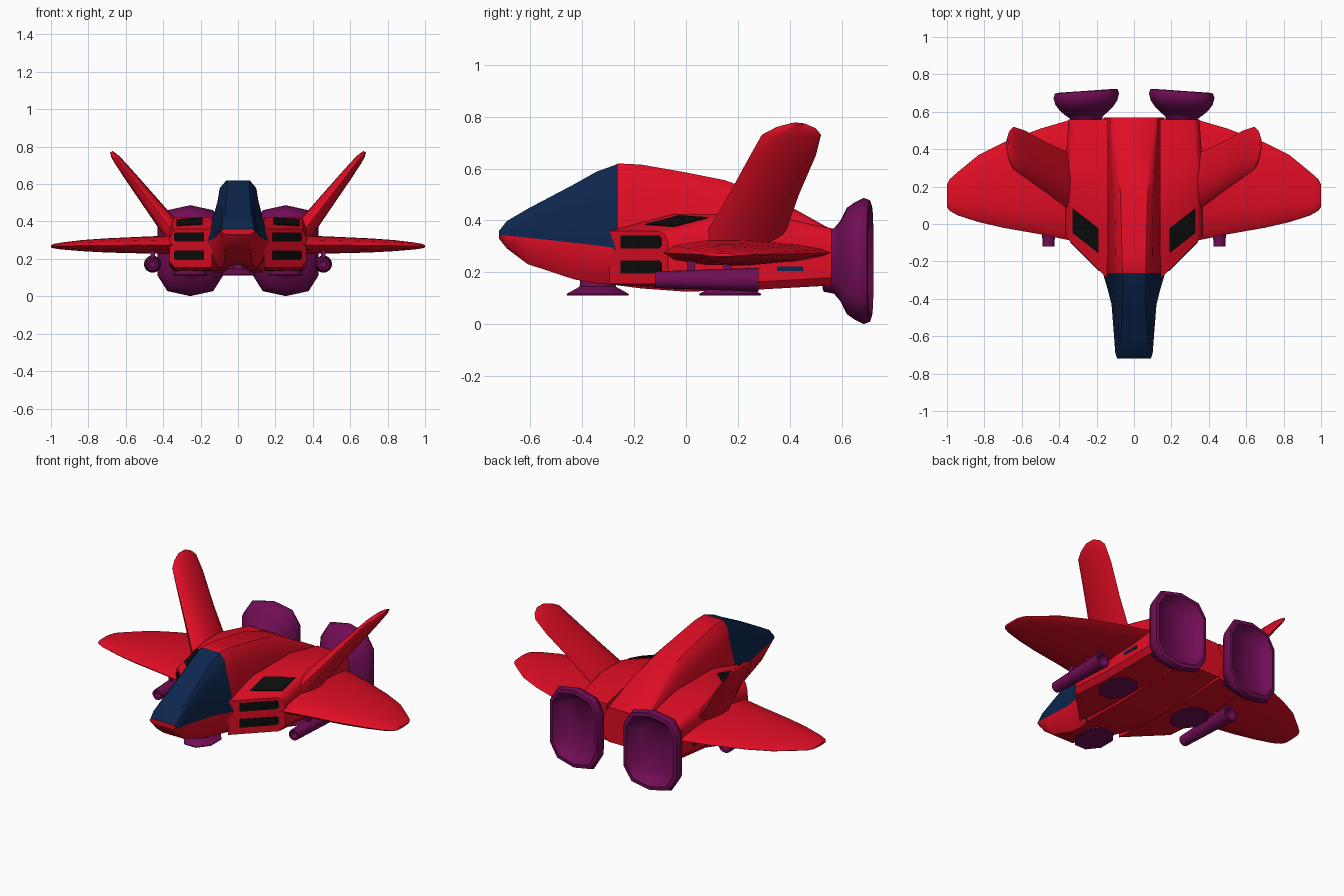
import bpy, bmesh, math
from mathutils import Vector


def material(name, rgb):
    m = bpy.data.materials.new(name)
    m.diffuse_color = (*rgb, 1)
    return m


RED = material("red", (0.74, 0.004, 0.018))
BLUE = material("navy glass", (0.004, 0.020, 0.078))
PURPLE = material("purple", (0.165, 0.004, 0.09))
BLACK = material("black", (0.004, 0.004, 0.004))


def loft(name, rings, mats, mirror=False, rule=None, angle=38):
    """Skin a closed body through rings of points and cap both ends."""
    bm = bmesh.new()
    vs = [[bm.verts.new(p) for p in r] for r in rings]
    n = len(rings[0])
    for a, b in zip(vs, vs[1:]):
        for i in range(n):
            j = (i + 1) % n
            bm.faces.new((a[i], a[j], b[j], b[i]))
    bm.faces.new(vs[0])
    bm.faces.new(vs[-1])
    bmesh.ops.recalc_face_normals(bm, faces=bm.faces)
    if rule:
        for f in bm.faces:
            f.material_index = rule(f)
    me = bpy.data.meshes.new(name)
    bm.to_mesh(me)
    bm.free()
    for m in mats:
        me.materials.append(m)
    me.shade_smooth()
    me.set_sharp_from_angle(angle=math.radians(angle))
    ob = bpy.data.objects.new(name, me)
    bpy.context.collection.objects.link(ob)
    if mirror:
        ob.modifiers.new("mirror", "MIRROR")
    return ob


def plate(name, corners, normal, mat):
    """Thin painted panel lying on a surface."""
    off = Vector(normal).normalized() * 0.004
    loft(name, [[Vector(c) - off for c in corners], [Vector(c) + off for c in corners]],
         [mat], True)


# Fuselage with canopy: y, bottom z, waist z, top z, bottom w, waist w, top w
SECTIONS = [
    (-0.72, 0.330, 0.345, 0.360, 0.070, 0.090, 0.078),
    (-0.69, 0.292, 0.342, 0.398, 0.078, 0.100, 0.075),
    (-0.61, 0.232, 0.334, 0.445, 0.085, 0.106, 0.070),
    (-0.43, 0.173, 0.314, 0.540, 0.092, 0.120, 0.062),
    (-0.345, 0.158, 0.304, 0.588, 0.105, 0.142, 0.060),
    (-0.278, 0.152, 0.295, 0.612, 0.125, 0.162, 0.062),
    (-0.262, 0.150, 0.294, 0.620, 0.130, 0.165, 0.062),
    (-0.17, 0.138, 0.295, 0.615, 0.150, 0.166, 0.064),
    (0.0, 0.126, 0.300, 0.585, 0.160, 0.166, 0.068),
    (0.15, 0.130, 0.300, 0.555, 0.160, 0.166, 0.072),
    (0.35, 0.138, 0.300, 0.482, 0.160, 0.166, 0.085),
    (0.57, 0.150, 0.280, 0.360, 0.150, 0.164, 0.110),
]
rings = []
for y, zb, zw, zt, wb, ww, wt in SECTIONS:
    h = zt - zw
    half = [(wb * 0.82, zb), (wb, zb + (zw - zb) * 0.22), (ww, zw),
            (ww * 0.45 + wt * 0.55, zw + h * 0.66), (wt + (ww - wt) * 0.33, zt - h * 0.12), (wt, zt)]
    rings.append([(x, y, z) for x, z in half] + [(-x, y, z) for x, z in reversed(half)])


def hull_colour(f):
    c = f.calc_center_median()
    waist = 0.345 - (c.y + 0.72) * 0.11
    if c.y < -0.262 and c.z > waist + 0.002:
        return 1
    return 2 if -0.278 < c.y < -0.262 and abs(c.x) > 0.115 else 0


loft("fuselage", rings, [RED, BLUE, BLACK], rule=hull_colour)


# Engine nacelles with a swept front face
def front_y(x):
    return -0.27 + (x - 0.165)


rings = []
for y, shear, zb, zt, xo in [(0, 1, 0.155, 0.36, 0.365), (0.25, 1, 0.137, 0.425, 0.365),
                             (0.30, 0, 0.135, 0.425, 0.367), (0.56, 0, 0.150, 0.37, 0.350)]:
    sec = [(0.14, zb), (xo - 0.025, zb), (xo, zb + 0.03), (xo, zt - 0.045),
           (xo - 0.012, zt - 0.015), (xo - 0.035, zt), (0.14, zt)]
    rings.append([(x, y + (front_y(x) if shear else 0), z) for x, z in sec])
loft("engine_nacelle", rings, [RED], True)

# Black intake slots on the front faces and on the sloping tops
for i, (z0, z1) in enumerate([(0.195, 0.245), (0.292, 0.342)]):
    plate(f"front_intake_{i}", [(x, front_y(x), z) for x, z in
          [(0.185, z0), (0.33, z0), (0.34, z0 + 0.01), (0.34, z1 - 0.01), (0.33, z1), (0.185, z1)]],
          (1, -1, 0), BLACK)
plate("top_intake", [(x, front_y(x) + s, 0.36 + 0.26 * s) for x, s in
      [(0.19, 0.09), (0.328, 0.06), (0.328, 0.19), (0.19, 0.22)]], (0.25, -0.25, 1), BLACK)
# Small side panels near the tail
plate("side_panel", [(0.362, 0.35, 0.205), (0.359, 0.45, 0.205),
                     (0.359, 0.45, 0.222), (0.362, 0.35, 0.222)], (1, 0, 0), BLUE)

# Aerofoil shared by wings and fins: chord fraction, half thickness fraction
FOIL = [(0, 0), (0.06, 0.55), (0.25, 0.95), (0.5, 1), (0.8, 0.65), (0.96, 0.25), (1, 0)]
FOIL += [(c, -t) for c, t in FOIL[-2:0:-1]]


def surface(name, stations, up):
    """Stations: x, z, leading y, trailing y, half thickness."""
    up = Vector(up).normalized()
    loft(name, [[Vector((x, le + c * (te - le), z)) + up * t * th for c, t in FOIL]
                for x, z, le, te, th in stations], [RED], True, angle=60)


surface("wing", [(0.33, 0.276, -0.09, 0.56, 0.050), (0.50, 0.274, -0.055, 0.51, 0.045),
                 (0.70, 0.272, -0.02, 0.435, 0.038), (0.83, 0.271, 0.01, 0.37, 0.030),
                 (0.94, 0.269, 0.045, 0.28, 0.019), (0.985, 0.268, 0.07, 0.24, 0.012),
                 (1.0, 0.267, 0.09, 0.21, 0.006)], (0, 0, 1))
surface("tail_fin", [(0.335 + (z - 0.33) * 0.776, z, le, te, th) for z, le, te, th in
                     [(0.33, 0.065, 0.375, 0.055), (0.50, 0.165, 0.435, 0.042),
                      (0.65, 0.247, 0.50, 0.030), (0.73, 0.292, 0.52, 0.022),
                      (0.755, 0.34, 0.50, 0.016), (0.772, 0.40, 0.46, 0.008)]], (0.79, 0, -0.613))

# Flared exhaust bells with a hollow dish at the back
BELL = [(1, -0.55), (1, 0.55), (0.7, 0.89), (0, 1), (-0.7, 0.89), (-1, 0.55),
        (-1, -0.55), (-0.7, -0.89), (0, -1), (0.7, -0.89)]
loft("exhaust_bell", [[(0.255 + u * w, y - 0.07 * u * w, 0.244 + v * h) for u, v in BELL]
                      for y, w, h in [(0.53, 0.082, 0.118), (0.57, 0.088, 0.126), (0.595, 0.120, 0.155),
                                      (0.62, 0.145, 0.205), (0.65, 0.166, 0.226), (0.685, 0.175, 0.243),
                                      (0.709, 0.168, 0.234), (0.712, 0.150, 0.212), (0.685, 0.135, 0.192),
                                      (0.655, 0.105, 0.155)]], [PURPLE], True, angle=50)

# Underwing cannons, open at both ends, on short pylons
circle = [(math.cos(math.tau * i / 16), math.sin(math.tau * i / 16)) for i in range(16)]
loft("cannon", [[(0.457 + r * c, y, 0.172 + r * s) for c, s in circle] for y, r in
                [(-0.05, 0.018), (-0.12, 0.020), (-0.12, 0.032), (0.28, 0.046), (0.28, 0.034),
                 (0.18, 0.026)]], [PURPLE], True)
for i, y in enumerate((0.02, 0.16)):
    loft(f"cannon_pylon_{i}", [[(0.457 + a * 0.012, y + b * 0.015, z) for a, b in
                                [(-1, -1), (1, -1), (1, 1), (-1, 1)]] for z in (0.19, 0.25)],
         [PURPLE], True)


# Landing pads
def pad(name, x, y, top, mirror):
    loft(name, [[(x + 0.1 * k * math.cos(a), y + 0.13 * k * math.sin(a), z)
                 for a in [math.tau * (i + 0.5) / 8 for i in range(8)]]
                for z, k in [(0.112, 0.98), (0.117, 1.0), (0.145, 0.58), (top, 0.55)]], [PURPLE], mirror)


pad("front_landing_pad", 0, -0.34, 0.20, False)
pad("rear_landing_pad", 0.255, 0.17, 0.16, True)
